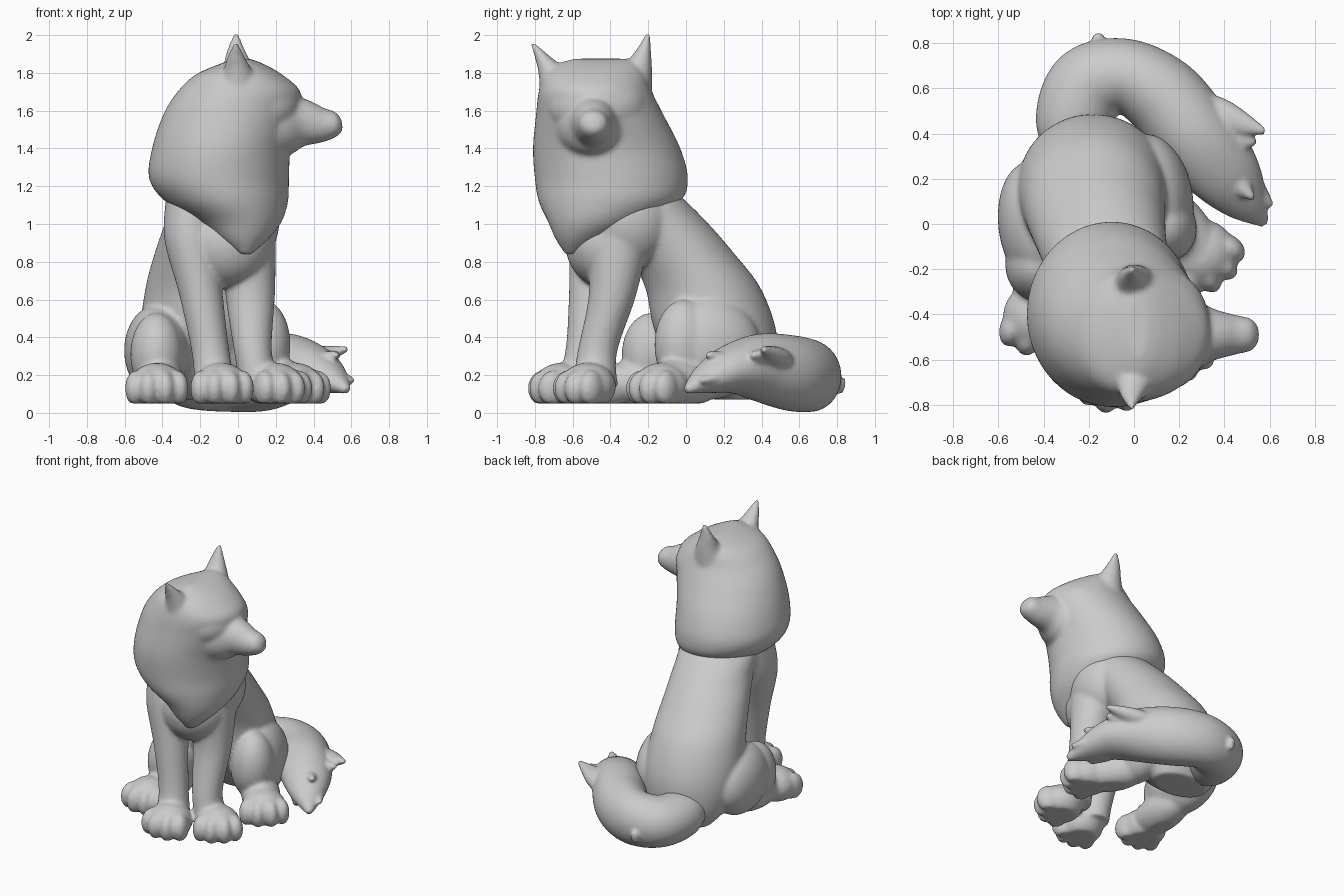
import bpy, bmesh, math
from mathutils import Vector, Matrix

SIDES, STEPS = 64, 10


def catmull(p, q, r, s, t):
    return [0.5 * (2 * b + (c - a) * t + (2 * a - 5 * b + 4 * c - d) * t * t
                   + (3 * b - a - 3 * c + d) * t ** 3) for a, b, c, d in zip(p, q, r, s)]


def loft(bm, secs, flat=True):
    """Skin ellipses (x, y, z, r1, r2); flat = horizontal rings, else rings across the path."""
    pts = []
    for i in range(len(secs) - 1):
        quad = [secs[max(0, min(len(secs) - 1, i + k))] for k in (-1, 0, 1, 2)]
        pts += [catmull(*quad, j / STEPS) for j in range(STEPS)]
    pts.append(list(secs[-1]))
    rings = []
    for i, p in enumerate(pts):
        c = Vector(p[:3])
        u, w = Vector((1, 0, 0)), Vector((0, 1, 0))
        if not flat:
            d = Vector(pts[min(i + 1, len(pts) - 1)][:3]) - Vector(pts[max(i - 1, 0)][:3])
            u = d.cross(Vector((0, 0, 1))).normalized()
            w = u.cross(d).normalized()
        r1, r2 = max(p[3], 0.004), max(p[4], 0.004)
        rings.append([bm.verts.new(c + u * r1 * math.cos(a) + w * r2 * math.sin(a))
                      for a in (2 * math.pi * k / SIDES for k in range(SIDES))])
    for a, b in zip(rings, rings[1:]):
        for k in range(SIDES):
            n = (k + 1) % SIDES
            bm.faces.new((a[k], a[n], b[n], b[k]))
    bm.faces.new(rings[0][::-1])
    bm.faces.new(rings[-1])


def ball(bm, loc, size, turn=0.0):
    m = (Matrix.Translation(loc) @ Matrix.Rotation(math.radians(turn), 4, 'Z')
         @ Matrix.Diagonal((*size, 1)))
    bmesh.ops.create_uvsphere(bm, u_segments=40, v_segments=24, radius=1, matrix=m)


def paw(bm, x, y, turn):
    """Paw pointing to -y, turned about z, with four toes."""
    rot = Matrix.Rotation(math.radians(turn), 3, 'Z')
    ball(bm, (x, y, 0.14), (0.15, 0.15, 0.125), turn)
    for dx, dy in ((-0.112, -0.055), (-0.042, -0.095), (0.042, -0.095), (0.112, -0.055)):
        o = rot @ Vector((dx, dy, 0))
        ball(bm, (x + o.x, y + o.y, 0.13), (0.054, 0.08, 0.095), turn + dx * 130)


def finish(bm, name, floor, voxel=0.013, smooth=6):
    for v in bm.verts:
        v.co.z = max(v.co.z, floor)
    bmesh.ops.recalc_face_normals(bm, faces=bm.faces)
    me = bpy.data.meshes.new(name)
    bm.to_mesh(me)
    bm.free()
    ob = bpy.data.objects.new(name, me)
    bpy.context.collection.objects.link(ob)
    rm = ob.modifiers.new("merge", 'REMESH')
    rm.mode, rm.voxel_size, rm.use_smooth_shade = 'VOXEL', voxel, True
    sm = ob.modifiers.new("soften", 'SMOOTH')
    sm.factor, sm.iterations = 0.5, smooth
    return ob


# Head and mane, widest low at the back, pointed at the chest
bm = bmesh.new()
loft(bm, [(0.04, -0.60, 0.84, 0.03, 0.04), (0.03, -0.55, 0.92, 0.13, 0.14),
          (0.01, -0.47, 1.01, 0.22, 0.26), (-0.06, -0.405, 1.12, 0.325, 0.375),
          (-0.10, -0.395, 1.24, 0.37, 0.405), (-0.088, -0.42, 1.40, 0.367, 0.39),
          (-0.035, -0.457, 1.58, 0.36, 0.337), (0.005, -0.48, 1.70, 0.325, 0.30),
          (0.005, -0.48, 1.79, 0.23, 0.27), (0.02, -0.46, 1.85, 0.11, 0.21),
          (0.02, -0.45, 1.875, 0.04, 0.14)])
# Brow and muzzle
ball(bm, (0.13, -0.47, 1.62), (0.21, 0.27, 0.19))
loft(bm, [(0.10, -0.49, 1.52, 0.24, 0.22), (0.25, -0.49, 1.53, 0.18, 0.17),
          (0.34, -0.49, 1.535, 0.12, 0.13), (0.44, -0.49, 1.525, 0.09, 0.095),
          (0.52, -0.49, 1.53, 0.07, 0.065), (0.55, -0.49, 1.535, 0.03, 0.03)], flat=False)
# Ears
loft(bm, [(0, -0.34, 1.68, 0.15, 0.16), (0, -0.265, 1.82, 0.085, 0.085),
          (-0.01, -0.225, 1.92, 0.048, 0.04), (-0.01, -0.20, 2.01, 0.012, 0.012)])
loft(bm, [(0, -0.62, 1.62, 0.15, 0.15), (0, -0.69, 1.79, 0.085, 0.09),
          (-0.01, -0.755, 1.88, 0.048, 0.045), (-0.01, -0.815, 1.96, 0.012, 0.012)])
finish(bm, "head_and_mane", 0, smooth=7)

# Torso
bm = bmesh.new()
loft(bm, [(-0.17, 0.27, 0.07, 0.20, 0.13), (-0.18, 0.23, 0.20, 0.29, 0.24),
          (-0.18, 0.16, 0.42, 0.335, 0.32), (-0.175, 0.09, 0.66, 0.315, 0.305),
          (-0.15, -0.03, 0.85, 0.29, 0.28), (-0.12, -0.15, 1.0, 0.27, 0.27),
          (-0.10, -0.26, 1.13, 0.26, 0.25), (-0.09, -0.35, 1.25, 0.2, 0.2)])
# Chest and shoulder
ball(bm, (-0.06, -0.42, 0.90), (0.24, 0.22, 0.24))
ball(bm, (0.02, -0.31, 1.02), (0.20, 0.24, 0.25))
# Front legs
loft(bm, [(-0.25, -0.40, 1.15, 0.13, 0.18), (-0.25, -0.45, 0.92, 0.14, 0.165),
          (-0.195, -0.50, 0.62, 0.115, 0.12), (-0.145, -0.54, 0.32, 0.10, 0.10),
          (-0.12, -0.58, 0.14, 0.11, 0.12)])
loft(bm, [(0.06, -0.34, 1.1, 0.13, 0.17), (0.06, -0.36, 0.9, 0.14, 0.16),
          (0.065, -0.39, 0.62, 0.13, 0.125), (0.08, -0.47, 0.32, 0.10, 0.105),
          (0.12, -0.48, 0.14, 0.11, 0.12)])
# Thighs and lower hind legs
ball(bm, (-0.43, -0.01, 0.33), (0.17, 0.29, 0.24), 8)
ball(bm, (-0.43, -0.18, 0.31), (0.14, 0.16, 0.22))
ball(bm, (-0.41, -0.22, 0.16), (0.13, 0.27, 0.12))
ball(bm, (0.09, 0.12, 0.34), (0.17, 0.28, 0.27), 10)
ball(bm, (0.13, -0.01, 0.36), (0.145, 0.16, 0.24), 25)
ball(bm, (0.20, -0.02, 0.16), (0.13, 0.25, 0.13), 40)
# Paws
paw(bm, -0.09, -0.66, 5)
paw(bm, 0.20, -0.52, 35)
paw(bm, -0.43, -0.41, 0)
paw(bm, 0.30, -0.13, 38)
finish(bm, "body_and_legs", 0.05, smooth=8)

# Tail curling around the right side
bm = bmesh.new()
loft(bm, [(-0.24, 0.33, 0.22, 0.14, 0.12), (-0.265, 0.46, 0.20, 0.17, 0.16),
          (-0.20, 0.61, 0.19, 0.18, 0.175), (-0.04, 0.655, 0.195, 0.165, 0.19),
          (0.13, 0.56, 0.21, 0.18, 0.20), (0.27, 0.39, 0.24, 0.18, 0.18),
          (0.39, 0.24, 0.23, 0.165, 0.13), (0.49, 0.11, 0.18, 0.11, 0.08),
          (0.58, 0.0, 0.12, 0.02, 0.02)], flat=False)
# Fur tufts at the tail end
for a, b, r in (((0.20, 0.53, 0.24), (0.58, 0.41, 0.34), 0.11),
                ((0.26, 0.42, 0.24), (0.54, 0.36, 0.31), 0.12),
                ((0.34, 0.34, 0.22), (0.61, 0.08, 0.17), 0.10),
                ((0.32, 0.32, 0.25), (0.53, 0.11, 0.31), 0.08),
                ((0.33, 0.28, 0.19), (0.43, 0.05, 0.12), 0.08)):
    mid = [(p + q) / 2 for p, q in zip(a, b)]
    loft(bm, [(*a, r * 0.7, r * 0.6), (*mid, r * 0.75, r * 0.55), (*b, 0.015, 0.015)], flat=False)
loft(bm, [(-0.14, 0.66, 0.18, 0.10, 0.08), (-0.16, 0.84, 0.14, 0.02, 0.04)], flat=False)
finish(bm, "tail", 0.0, voxel=0.012, smooth=4)
